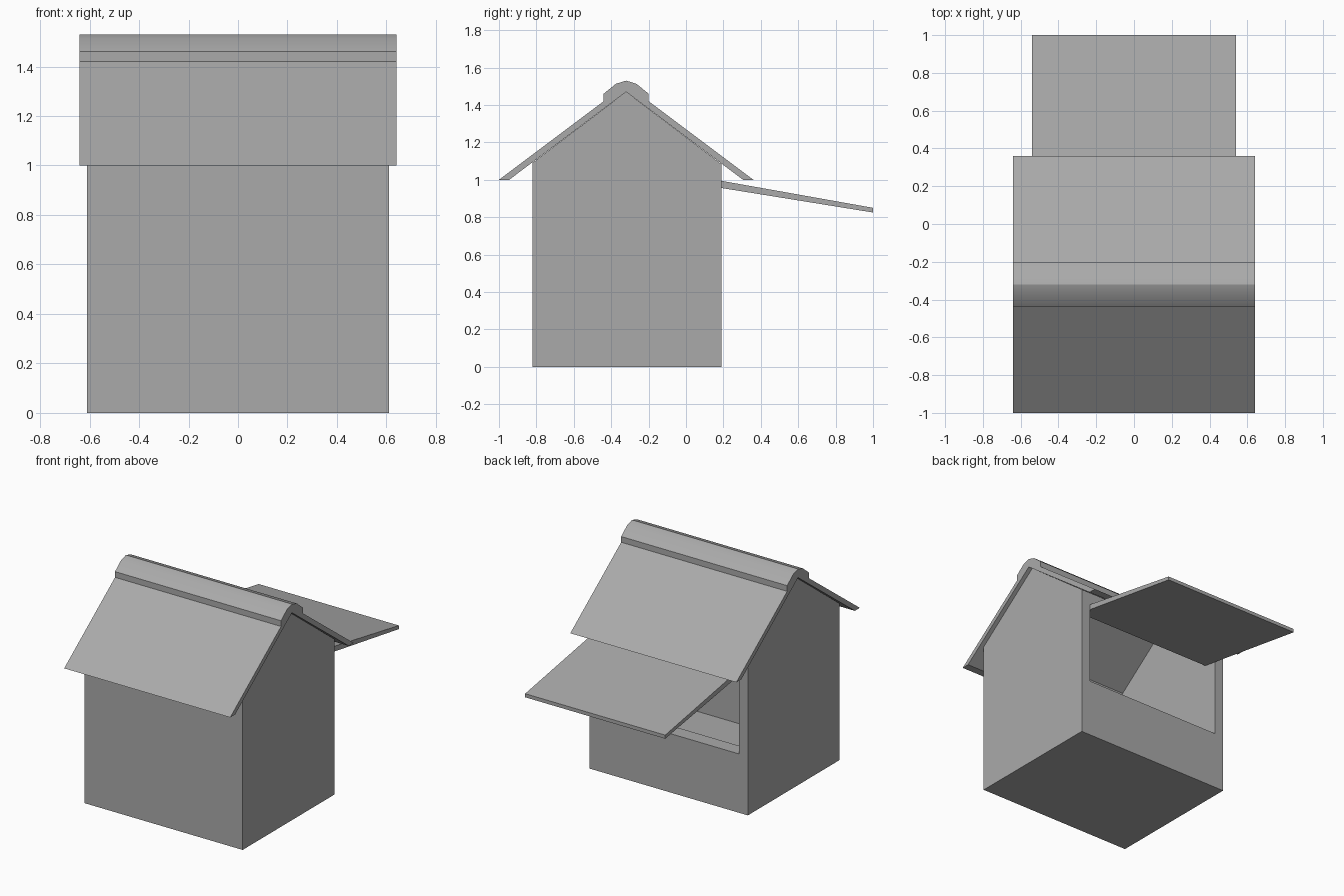
import bpy
import bmesh
import math

cube = bpy.data.objects.get("Cube")
if cube:
    bpy.data.objects.remove(cube, do_unlink=True)

grey = bpy.data.materials.new("plain_grey")
grey.use_nodes = True
grey.diffuse_color = (0.4, 0.4, 0.4, 1)
grey.node_tree.nodes["Principled BSDF"].inputs["Base Color"].default_value = (0.4, 0.4, 0.4, 1)

RIDGE_Y, RIDGE_Z, SLOPE = -0.32, 1.47, 0.758
FRONT, BACK = -0.82, 0.19
FRONT_IN, BACK_IN = -0.76, 0.09
OUTER, INNER = 0.61, 0.54
SILL, FLOOR = 0.41, 0.08


def under_roof(y):
    """Point on the underside of the roof at depth y."""
    return (y, RIDGE_Z - SLOPE * abs(y - RIDGE_Y))


def extrude_profile(name, profile, x0, x1, smooth=False):
    """Extrude a (y, z) outline along x."""
    bm = bmesh.new()
    face = bm.faces.new([bm.verts.new((x0, y, z)) for y, z in profile])
    moved = bmesh.ops.extrude_face_region(bm, geom=[face])["geom"]
    verts = [v for v in moved if isinstance(v, bmesh.types.BMVert)]
    bmesh.ops.translate(bm, verts=verts, vec=(x1 - x0, 0, 0))
    bmesh.ops.recalc_face_normals(bm, faces=bm.faces)
    mesh = bpy.data.meshes.new(name)
    bm.to_mesh(mesh)
    bm.free()
    mesh.materials.append(grey)
    obj = bpy.data.objects.new(name, mesh)
    bpy.context.collection.objects.link(obj)
    if smooth:
        bpy.ops.object.select_all(action="DESELECT")
        obj.select_set(True)
        bpy.context.view_layer.objects.active = obj
        bpy.ops.object.shade_smooth_by_angle(angle=math.radians(30))
    return obj


# Gable walls
gable = [(FRONT, 0), (BACK, 0), under_roof(BACK), (RIDGE_Y, RIDGE_Z), under_roof(FRONT)]
extrude_profile("left_gable_wall", gable, INNER, OUTER)
extrude_profile("right_gable_wall", gable, -OUTER, -INNER)

# Front wall, floor and the back wall around its opening
extrude_profile("front_wall", [(FRONT, 0), (FRONT_IN, 0), under_roof(FRONT_IN),
                               under_roof(FRONT)], -INNER, INNER)
extrude_profile("floor", [(FRONT_IN, 0), (BACK_IN, 0), (BACK_IN, FLOOR),
                          (FRONT_IN, FLOOR)], -INNER, INNER)
extrude_profile("back_wall_below_opening", [(BACK_IN, 0), (BACK, 0), (BACK, SILL),
                                            (BACK_IN, SILL)], -INNER, INNER)
extrude_profile("back_wall_above_opening", [(BACK_IN, 1.012), (BACK, 0.995), under_roof(BACK),
                                            under_roof(BACK_IN)], -INNER, INNER)

# Raised hatch, hinged inside the opening
extrude_profile("hatch", [(BACK_IN, 1.012), (1, 0.85), (1, 0.825), (BACK_IN, 0.972)],
                -INNER, INNER)

# Roof with rounded ridge cap: mirrored half outline about the ridge
half = [(0.625, 1.0), (0.68, 1.0), (0.12, 1.42), (0.12, 1.46), (0.055, 1.513)]
roof = [(RIDGE_Y, RIDGE_Z)] + [(RIDGE_Y + d, z) for d, z in half]
roof += [(RIDGE_Y, 1.53)] + [(RIDGE_Y - d, z) for d, z in reversed(half)]
extrude_profile("roof", roof, -0.64, 0.64, smooth=True)
